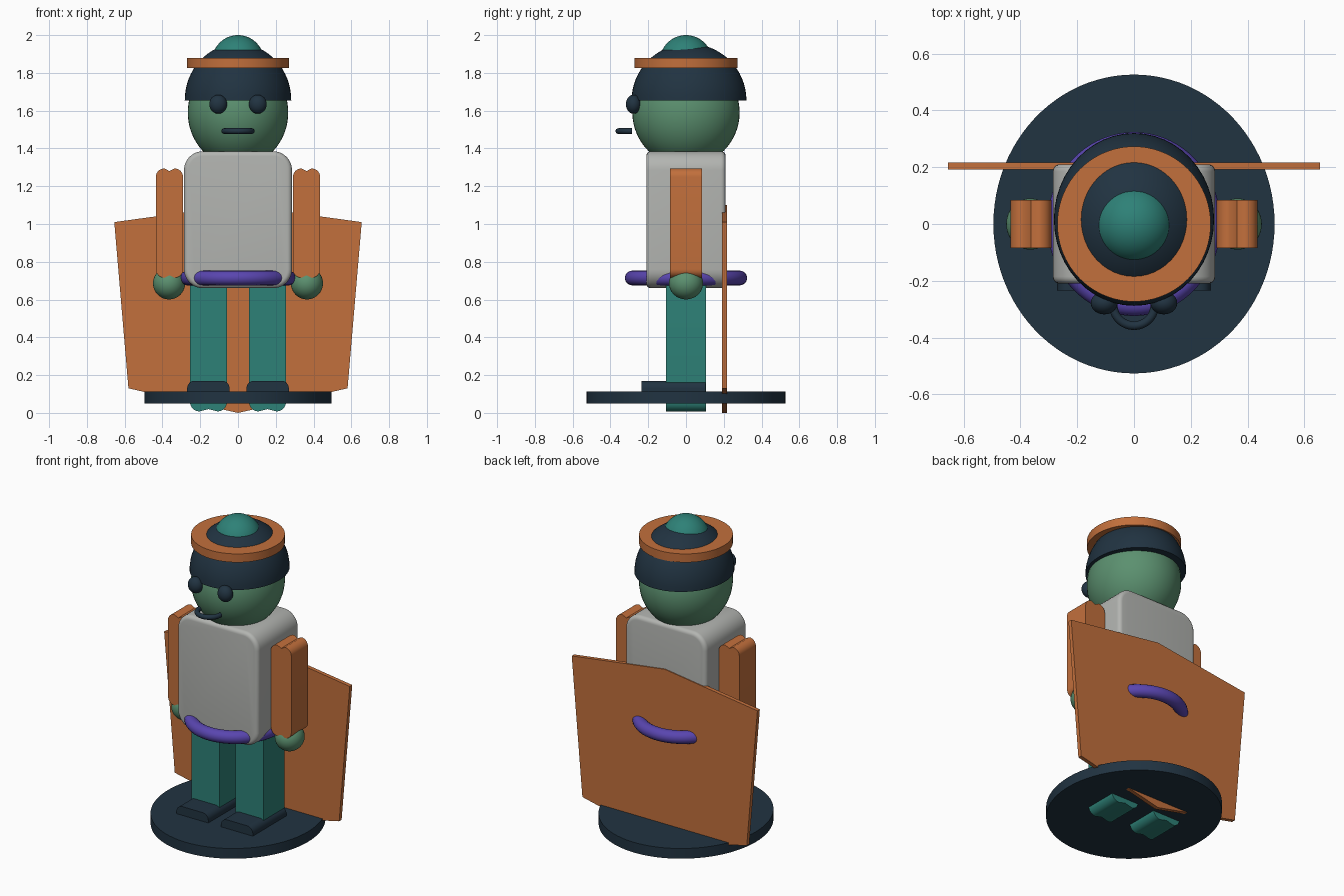
import bpy, bmesh
from math import pi, sin, cos, radians

if "Cube" in bpy.data.objects:
    bpy.data.objects.remove(bpy.data.objects["Cube"], do_unlink=True)


def material(name, r, g, b):
    m = bpy.data.materials.new(name)
    m.use_nodes = True
    m.diffuse_color = (r, g, b, 1)
    m.node_tree.nodes["Principled BSDF"].inputs["Base Color"].default_value = (r, g, b, 1)
    return m


ORANGE = material("burnt orange", 0.54, 0.16, 0.045)
TEAL = material("teal", 0.027, 0.22, 0.185)
GREEN = material("sage green", 0.105, 0.28, 0.16)
NAVY = material("dark navy", 0.015, 0.033, 0.053)
GREY = material("warm grey", 0.45, 0.46, 0.44)
PURPLE = material("purple", 0.1, 0.06, 0.43)


def finish(bm, name, mat, angle=35):
    bmesh.ops.recalc_face_normals(bm, faces=bm.faces)
    mesh = bpy.data.meshes.new(name)
    bm.to_mesh(mesh)
    bm.free()
    mesh.materials.append(mat)
    ob = bpy.data.objects.new(name, mesh)
    bpy.context.collection.objects.link(ob)
    bpy.ops.object.select_all(action="DESELECT")
    ob.select_set(True)
    bpy.context.view_layer.objects.active = ob
    bpy.ops.object.shade_smooth_by_angle(angle=radians(angle))
    return ob


def place(bm, scale, loc):
    bmesh.ops.scale(bm, vec=scale, verts=bm.verts)
    bmesh.ops.translate(bm, vec=loc, verts=bm.verts)


def ball(name, loc, radii, mat, dome=False):
    bm = bmesh.new()
    bmesh.ops.create_uvsphere(bm, u_segments=48, v_segments=32, radius=1)
    if dome:
        cut = bmesh.ops.bisect_plane(bm, geom=bm.verts[:] + bm.edges[:] + bm.faces[:],
                                     plane_co=(0, 0, 0), plane_no=(0, 0, -1), clear_outer=True)
        rim = [e for e in cut["geom_cut"] if isinstance(e, bmesh.types.BMEdge)]
        bmesh.ops.holes_fill(bm, edges=rim)
    place(bm, radii, loc)
    return finish(bm, name, mat)


def disc(name, loc, radii, mat):
    bm = bmesh.new()
    bmesh.ops.create_cone(bm, cap_ends=True, segments=96, radius1=1, radius2=1, depth=1)
    place(bm, radii, loc)
    return finish(bm, name, mat)


def ring(name, loc, major, minor, scale, mat, sweep=2 * pi, start=0):
    """Torus, or a capped arc of one."""
    closed = sweep > 6.2
    steps, sides = (72 if closed else 28), 16
    bm = bmesh.new()
    loops = []
    for i in range(steps if closed else steps + 1):
        a = start + sweep * i / steps
        loop = []
        for j in range(sides):
            b = 2 * pi * j / sides
            r = major + minor * cos(b)
            loop.append(bm.verts.new((r * cos(a), r * sin(a), minor * sin(b))))
        loops.append(loop)
    for i in range(steps):
        p, q = loops[i], loops[(i + 1) % len(loops)]
        for j in range(sides):
            k = (j + 1) % sides
            bm.faces.new((p[j], p[k], q[k], q[j]))
    if not closed:
        bm.faces.new(loops[0])
        bm.faces.new(loops[-1])
    place(bm, scale, loc)
    return finish(bm, name, mat, 50)


def slab(name, outline, y0, y1, mat, soften=0):
    """Front outline (x, z) extruded along y, with optional softened rims."""
    bm = bmesh.new()
    face = bm.faces.new([bm.verts.new((x, y0, z)) for x, z in outline])
    new = bmesh.ops.extrude_face_region(bm, geom=[face])["geom"]
    bmesh.ops.translate(bm, vec=(0, y1 - y0, 0),
                        verts=[v for v in new if isinstance(v, bmesh.types.BMVert)])
    if soften:
        rims = [e for e in bm.edges if abs(e.verts[0].co.y - e.verts[1].co.y) < 1e-5]
        bmesh.ops.bevel(bm, geom=rims, offset=soften, segments=5, profile=0.5, affect="EDGES")
    return finish(bm, name, mat)


def rounded(x, half, z0, z1, r, notch=0):
    """Rounded rectangle outline, with an optional dip in both ends."""
    pts = []
    corners = [(half - r, z1 - r), (r - half, z1 - r), (r - half, z0 + r), (half - r, z0 + r)]
    for q, (cx, cz) in enumerate(corners):
        for i in range(9):
            a = pi / 2 * (q + i / 8)
            pts.append((x + cx + r * cos(a), cz + r * sin(a)))
        if notch and q == 0:
            pts.append((x, z1 - notch))
        if notch and q == 2:
            pts.append((x, z0 + notch))
    return pts


# Base and back board
disc("base", (0, 0, 0.082), (0.495, 0.526, 0.065), NAVY)
board = [(0.655, 1.01), (0, 1.1), (-0.655, 1.01), (-0.58, 0.13), (0, 0), (0.58, 0.13)]
slab("back_board", board, 0.191, 0.216, ORANGE)

# Torso and belt
slab("torso", rounded(0, 0.286, 0.66, 1.385, 0.1), -0.21, 0.21, GREY, 0.025)
ring("belt", (0, 0, 0.714), 1, 0.14, (0.268, 0.284, 0.28), PURPLE)

# Limbs
for side, s in (("left", 1), ("right", -1)):
    slab(side + "_leg", rounded(s * 0.156, 0.098, 0.008, 0.76, 0.05, 0.012), -0.106, 0.106, TEAL)
    slab(side + "_shoe", rounded(s * 0.157, 0.112, 0.06, 0.17, 0.04), -0.235, 0.104, NAVY)
    slab(side + "_arm", rounded(s * 0.363, 0.072, 0.715, 1.294, 0.045, 0.014), -0.084, 0.084, ORANGE)
    ball(side + "_hand", (s * 0.365, 0, 0.686), (0.085, 0.09, 0.085), GREEN)
    ball(side + "_eye", (s * 0.105, -0.278, 1.634), (0.047, 0.04, 0.05), NAVY)

# Head, mouth and hat
ball("head", (0, 0, 1.59), (0.266, 0.284, 0.285), GREEN)
ring("mouth", (0, -0.285, 1.492), 0.073, 0.015, (1, 1, 1), NAVY, pi, pi)
ball("cap", (0, 0.016, 1.655), (0.282, 0.304, 0.3), NAVY, dome=True)
disc("hat_brim", (0, 0, 1.853), (0.27, 0.273, 0.054), ORANGE)
ball("hat_top", (0, 0, 1.861), (0.138, 0.139, 0.139), TEAL)
